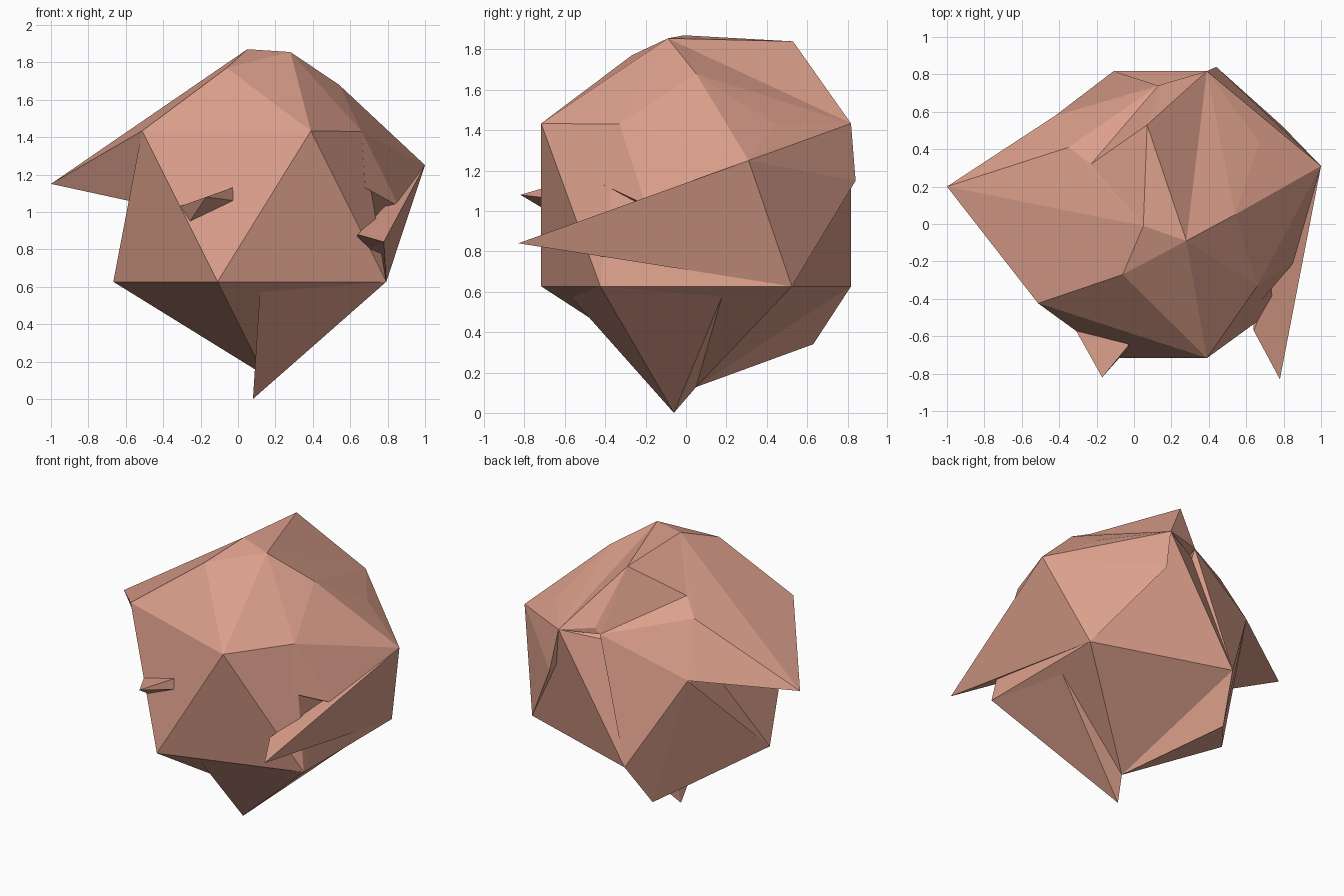
import bpy, bmesh
from math import cos, sin, pi, sqrt

if "Cube" in bpy.data.objects:
    bpy.data.objects.remove(bpy.data.objects["Cube"])

stone = bpy.data.materials.new("red_stone")
stone.diffuse_color = (0.72, 0.35, 0.26, 1)
stone.use_nodes = True
stone.node_tree.nodes["Principled BSDF"].inputs["Base Color"].default_value = stone.diffuse_color


def hull(name, points):
    """Flat-faced convex chunk wrapped around a few corner points."""
    bm = bmesh.new()
    for p in points:
        bm.verts.new(p)
    bmesh.ops.convex_hull(bm, input=bm.verts)
    loose = [v for v in bm.verts if not v.link_faces]
    bmesh.ops.delete(bm, geom=loose, context='VERTS')
    bmesh.ops.recalc_face_normals(bm, faces=bm.faces)
    me = bpy.data.meshes.new(name)
    bm.to_mesh(me)
    bm.free()
    ob = bpy.data.objects.new(name, me)
    me.materials.append(stone)
    bpy.context.collection.objects.link(ob)
    return ob


# icosahedron rings that the rock grows from
R, CX, CY, CZ = 0.902, 0.14, 0.05, 1.03
ring_r, ring_z = R * 2 / sqrt(5), R / sqrt(5)


def ring(z, start):
    return [(CX + ring_r * cos(start + i * 2 * pi / 5),
             CY + ring_r * sin(start + i * 2 * pi / 5), z) for i in range(5)]


upper = ring(CZ + ring_z, 0)            # right, back, back left, front left, front
lower = ring(CZ - ring_z, pi / 5)       # back right, back, left, front, front right
pole = (CX, CY, CZ - R)

# shared corners
right_tip = (1.0, 0.31, 1.25)
peak = (0.28, -0.09, 1.855)
crest = (0.05, -0.01, 1.87)
shoulder = (-0.06, -0.27, 1.77)
back_low = (0.13, 0.74, 1.44)
chip_back, chip_front = (0.67, 0.44, 1.43), (0.66, -0.33, 1.43)
chip_top = (0.54, 0.05, 1.68)
valley = (-0.23, 0.32, 1.64)
under = (-0.42, 0.58, 1.21)
ledge = (0.86, -0.2, 1.03)

# main body with its top and right corner chipped off
hull("rock_body", [upper[1], upper[3], upper[4], *lower, pole, peak, crest, shoulder,
                   chip_back, chip_front, chip_top, (-0.47, 0.45, 1.3)])

# right corner
hull("right_corner", [right_tip, lower[0], upper[1], (0.44, 0.84, 1.15), chip_back,
                      chip_front, chip_top, ledge, (0.68, -0.41, 1.13)])

# raised ridge at the top back
hull("top_ridge", [crest, peak, (0.07, 0.53, 1.84), valley,
                   back_low, (0.16, 0.75, 1.48), upper[1], (0.1, 0.1, 1.3)])

# overhanging left spike
hull("left_spike", [(-1.0, 0.2, 1.15), upper[3], crest, valley,
                    (-0.35, 0.41, 1.55), under, back_low, (-0.54, -0.2, 1.05)])

# back lower lump
hull("back_lump", [(-0.19, 0.63, 0.34), pole, lower[1], lower[2], under,
                   back_low, (0, 0.2, 0.8)])

# front right spike
hull("right_spike", [(0.78, -0.83, 0.84), right_tip, lower[0], ledge,
                     (0.71, -0.45, 0.93), (0.64, -0.57, 0.88), (0.6, 0.0, 0.75)])

# small front spike
hull("front_spike", [(-0.17, -0.82, 1.08), (-0.31, -0.57, 1.03), (-0.03, -0.65, 1.13),
                     (-0.02, -0.65, 1.06), (-0.27, -0.57, 0.93), (-0.1, -0.4, 1.05)])

# pointed underside
hull("bottom_spike", [(0.08, -0.06, 0.0), pole, lower[4], (0.12, -0.62, 0.63),
                      (0.787, 0.2, 0.63), (0.2, 0.0, 0.7)])
